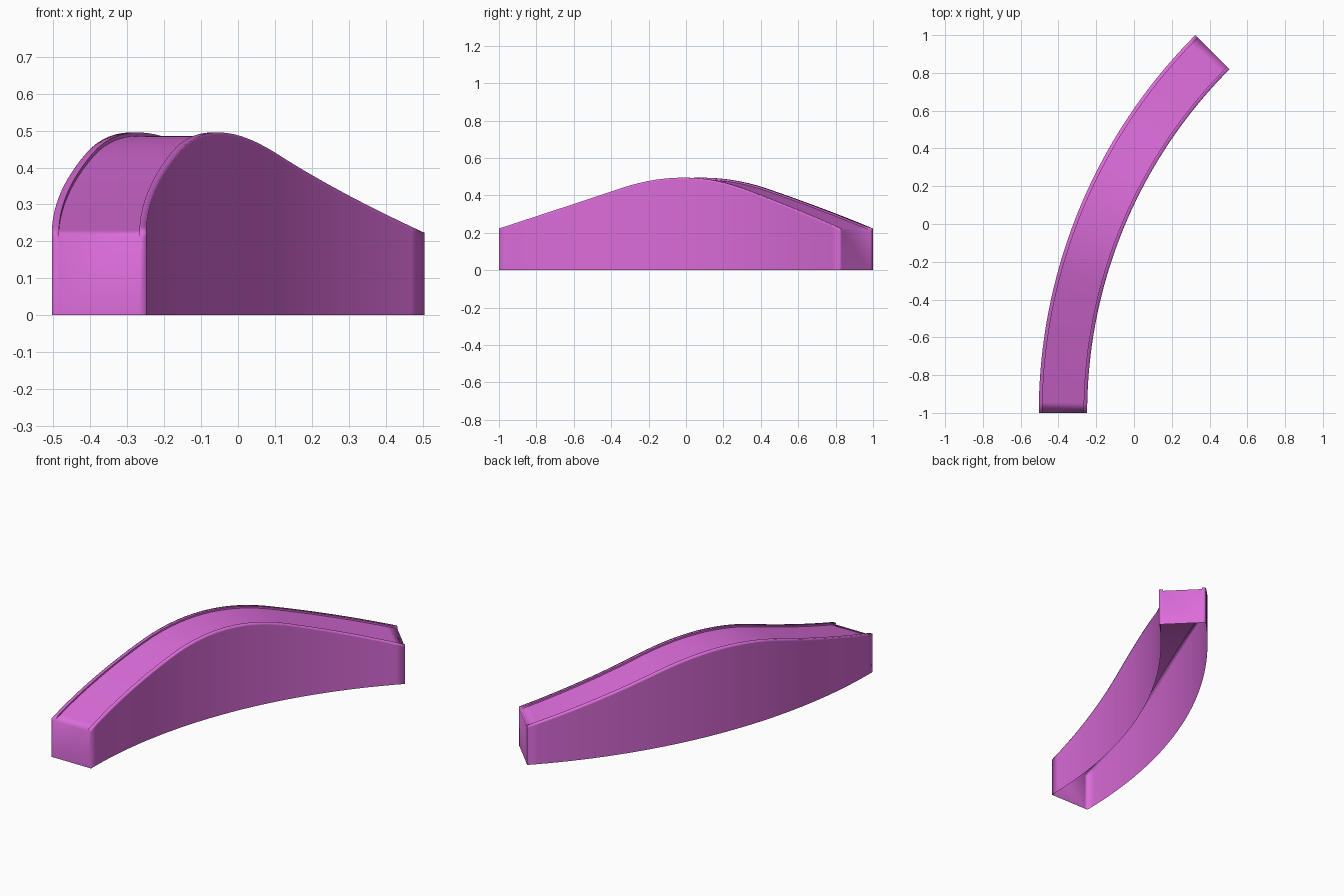
import bpy
import bmesh
from math import sin, cos, radians

cube = bpy.data.objects.get("Cube")
if cube:
    bpy.data.objects.remove(cube, do_unlink=True)

RADIUS, CENTRE_X, START_Y = 2.70, 2.324, -1.0   # plan arc
SWEEP = 45.0                                     # degrees
HALF, LIP, STEP = 0.128, 0.019, 0.01             # half width, rim width, rim height
SEGMENTS = 40


def rim_height(t):
    """Straight ramps joined by a parabolic crest, t from 0 to 1."""
    d, slope, crest = abs(2 * t - 1), 0.33, 0.35
    if d > crest:
        return 0.223 + slope * (1 - d)
    return 0.495 - slope * d * d / (2 * crest)


def place(t, offset, z):
    a = radians(SWEEP * t)
    r = RADIUS + offset
    return (CENTRE_X - r * cos(a), START_Y + r * sin(a), z)


def section(t):
    """Open-bottomed channel section with a raised rim on both sides."""
    h = rim_height(t)
    side = [(HALF, 0), (HALF, h - STEP), (HALF, h), (HALF - LIP, h), (HALF - LIP, h - STEP)]
    return side + [(-o, z) for o, z in reversed(side)]


bm = bmesh.new()

# Side walls, rims and deck swept along the arc
rows = []
for i in range(SEGMENTS + 1):
    t = i / SEGMENTS
    rows.append([bm.verts.new(place(t, o, z)) for o, z in section(t)])
for a, b in zip(rows, rows[1:]):
    for j in range(len(a) - 1):
        bm.faces.new((a[j], a[j + 1], b[j + 1], b[j]))

# Closed ends, with narrow columns below the rims
for t, r in ((0, rows[0]), (1, rows[-1])):
    foot_a = bm.verts.new(place(t, HALF - LIP, 0))
    foot_b = bm.verts.new(place(t, LIP - HALF, 0))
    for quad in ((r[0], r[1], r[4], foot_a), (r[1], r[2], r[3], r[4]),
                 (foot_a, r[4], r[5], foot_b), (foot_b, r[5], r[8], r[9]),
                 (r[5], r[6], r[7], r[8])):
        bm.faces.new(quad)

# Face everything outwards
bmesh.ops.recalc_face_normals(bm, faces=bm.faces[:])
bm.faces.ensure_lookup_table()
bm.normal_update()
if bm.faces[4].normal.z < 0:
    bmesh.ops.reverse_faces(bm, faces=bm.faces[:])

# Smooth shading, crisp along the inner step of the rims
for f in bm.faces:
    f.smooth = True
for a, b in zip(rows, rows[1:]):
    for j in (3, 4, 5, 6):
        bm.edges.get((a[j], b[j])).smooth = False

mesh = bpy.data.meshes.new("curved_ramp")
bm.to_mesh(mesh)
bm.free()
ramp = bpy.data.objects.new("curved_ramp", mesh)
bpy.context.collection.objects.link(ramp)

# Single colour
colour = (0.71, 0.15, 0.70, 1.0)
pink = bpy.data.materials.new("orchid_pink")
pink.use_nodes = True
pink.diffuse_color = colour
pink.node_tree.nodes["Principled BSDF"].inputs["Base Color"].default_value = colour
mesh.materials.append(pink)
